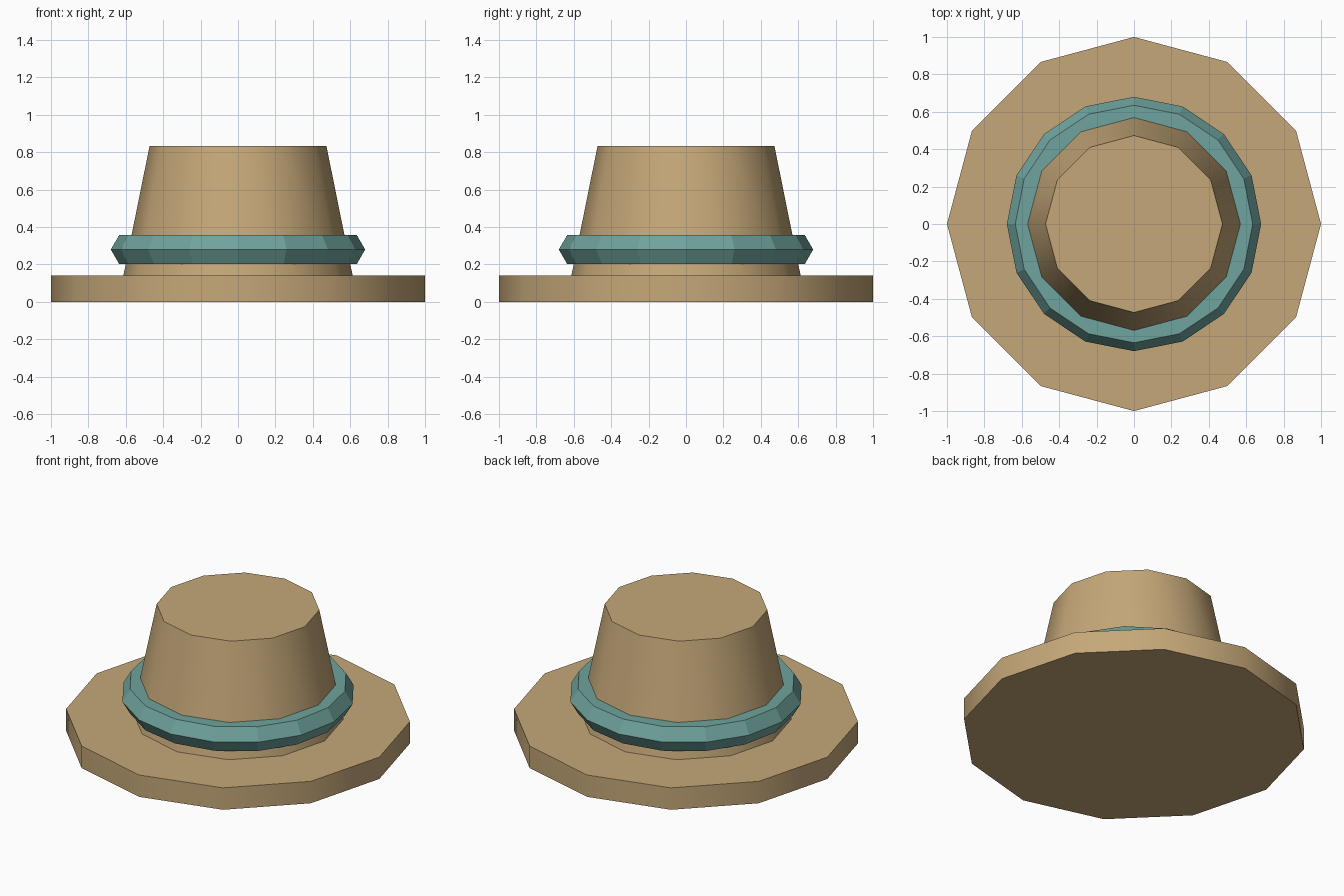
import bpy
import math

if "Cube" in bpy.data.objects:
    bpy.data.objects.remove(bpy.data.objects["Cube"])


def material(name, rgb):
    m = bpy.data.materials.new(name)
    m.diffuse_color = (*rgb, 1)
    m.use_nodes = True
    m.node_tree.nodes["Principled BSDF"].inputs["Base Color"].default_value = m.diffuse_color
    return m


straw = material("straw tan", (0.56, 0.39, 0.19))
teal = material("teal ribbon", (0.16, 0.37, 0.34))


def frustum(name, r_bottom, r_top, z0, z1, mat):
    """Twelve-sided tapered disc with a corner on +x and softly shaded sides."""
    bpy.ops.mesh.primitive_cone_add(vertices=12, radius1=r_bottom, radius2=r_top,
                                    depth=z1 - z0, location=(0, 0, (z0 + z1) / 2))
    ob = bpy.context.object
    ob.name = name
    ob.data.materials.append(mat)
    bpy.ops.object.shade_smooth_by_angle(angle=math.radians(40))
    return ob


# Wide flat brim and tapered crown
frustum("brim", 1.0, 1.0, 0.0, 0.14, straw)
frustum("crown", 0.613, 0.473, 0.14, 0.833, straw)

# Hat band: faceted ring with a six-sided section
bpy.ops.mesh.primitive_torus_add(major_segments=16, minor_segments=6,
                                 major_radius=0.59, minor_radius=0.09,
                                 location=(0, 0, 0.28))
band = bpy.context.object
band.name = "hat_band"
band.data.materials.append(teal)
bpy.ops.object.shade_flat()
